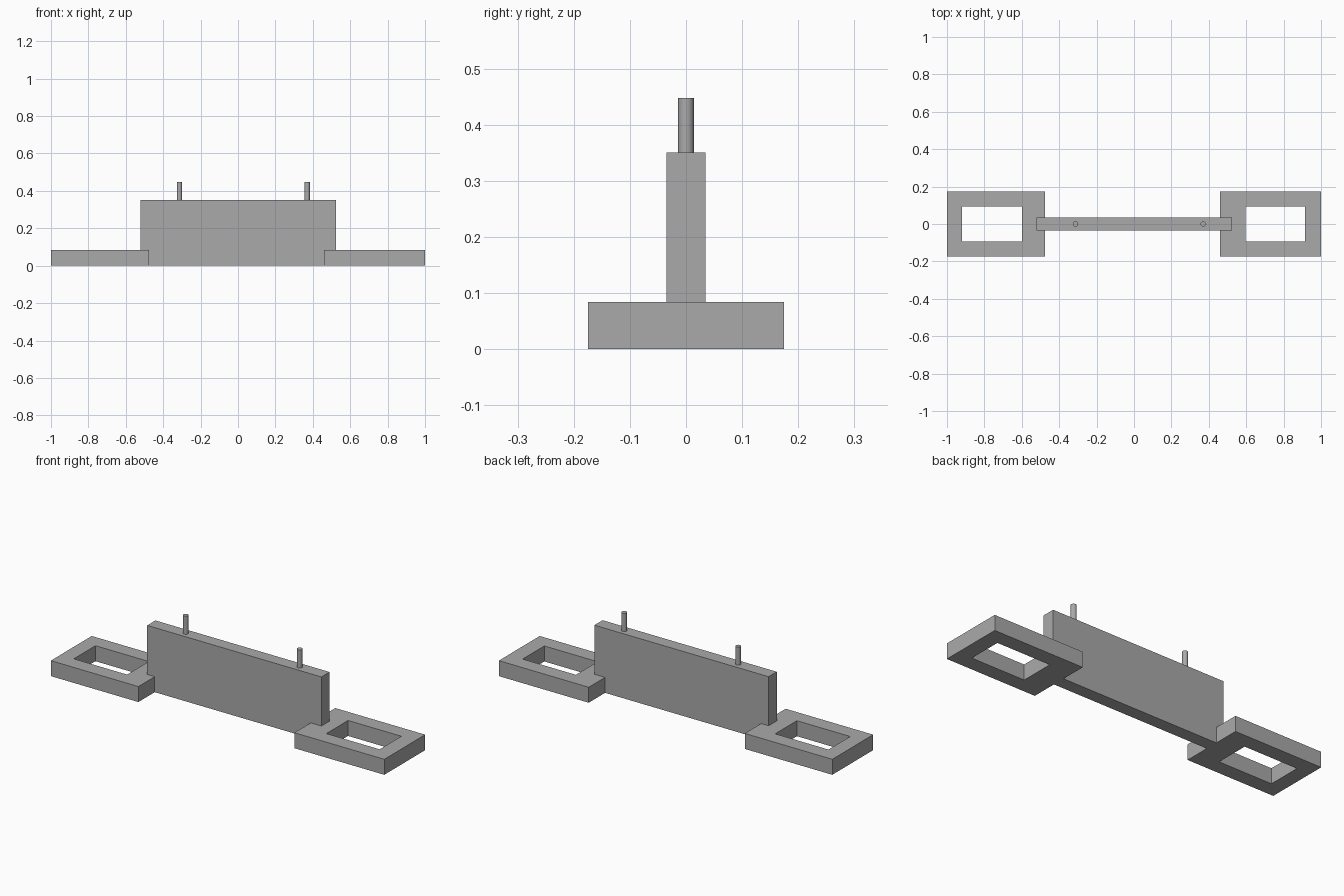
import bpy
import bmesh

cube = bpy.data.objects.get("Cube")
if cube:
    bpy.data.objects.remove(cube, do_unlink=True)

grey = bpy.data.materials.new("plain_grey")
grey.use_nodes = True
grey.diffuse_color = (0.4, 0.4, 0.4, 1)
grey.node_tree.nodes["Principled BSDF"].inputs["Base Color"].default_value = (0.4, 0.4, 0.4, 1)


def finish(name, bm):
    """Turn a bmesh into a named grey object."""
    bmesh.ops.recalc_face_normals(bm, faces=bm.faces)
    mesh = bpy.data.meshes.new(name)
    bm.to_mesh(mesh)
    bm.free()
    mesh.materials.append(grey)
    obj = bpy.data.objects.new(name, mesh)
    bpy.context.collection.objects.link(obj)
    return obj


def rectangle(bm, x0, x1, y, z):
    corners = ((x0, -y), (x1, -y), (x1, y), (x0, y))
    return [bm.verts.new((cx, cy, z)) for cx, cy in corners]


def frame(name, outer, hole, half_depth, hole_half_depth, height):
    """Flat rectangular block with a rectangular opening through it."""
    bm = bmesh.new()
    rings = [rectangle(bm, *outer, half_depth, 0),
             rectangle(bm, *outer, half_depth, height),
             rectangle(bm, *hole, hole_half_depth, height),
             rectangle(bm, *hole, hole_half_depth, 0)]
    for a, b in zip(rings, rings[1:] + rings[:1]):
        for i in range(4):
            j = (i + 1) % 4
            bm.faces.new((a[i], a[j], b[j], b[i]))
    return finish(name, bm)


def panel(name, x0, x1, half_depth, height):
    """Solid upright slab standing on the ground."""
    bm = bmesh.new()
    low = rectangle(bm, x0, x1, half_depth, 0)
    high = rectangle(bm, x0, x1, half_depth, height)
    bm.faces.new(low)
    bm.faces.new(high)
    for i in range(4):
        j = (i + 1) % 4
        bm.faces.new((low[i], low[j], high[j], high[i]))
    return finish(name, bm)


def pin(name, x, radius, bottom, top):
    bpy.ops.mesh.primitive_cylinder_add(vertices=32, radius=radius, depth=top - bottom,
                                        location=(x, 0, (bottom + top) / 2))
    obj = bpy.context.object
    obj.name = name
    obj.data.materials.append(grey)
    bpy.ops.object.shade_smooth_by_angle()


# Upright wall
panel("upright_panel", -0.52, 0.525, 0.035, 0.35)

# Open rectangular feet
frame("right_foot_frame", (-1, -0.475), (-0.92, -0.6), 0.175, 0.093, 0.084)
frame("left_foot_frame", (0.461, 1), (0.595, 0.915), 0.175, 0.093, 0.084)

# Pins on the top edge
pin("right_pin", -0.313, 0.014, 0.34, 0.448)
pin("left_pin", 0.37, 0.014, 0.34, 0.448)
